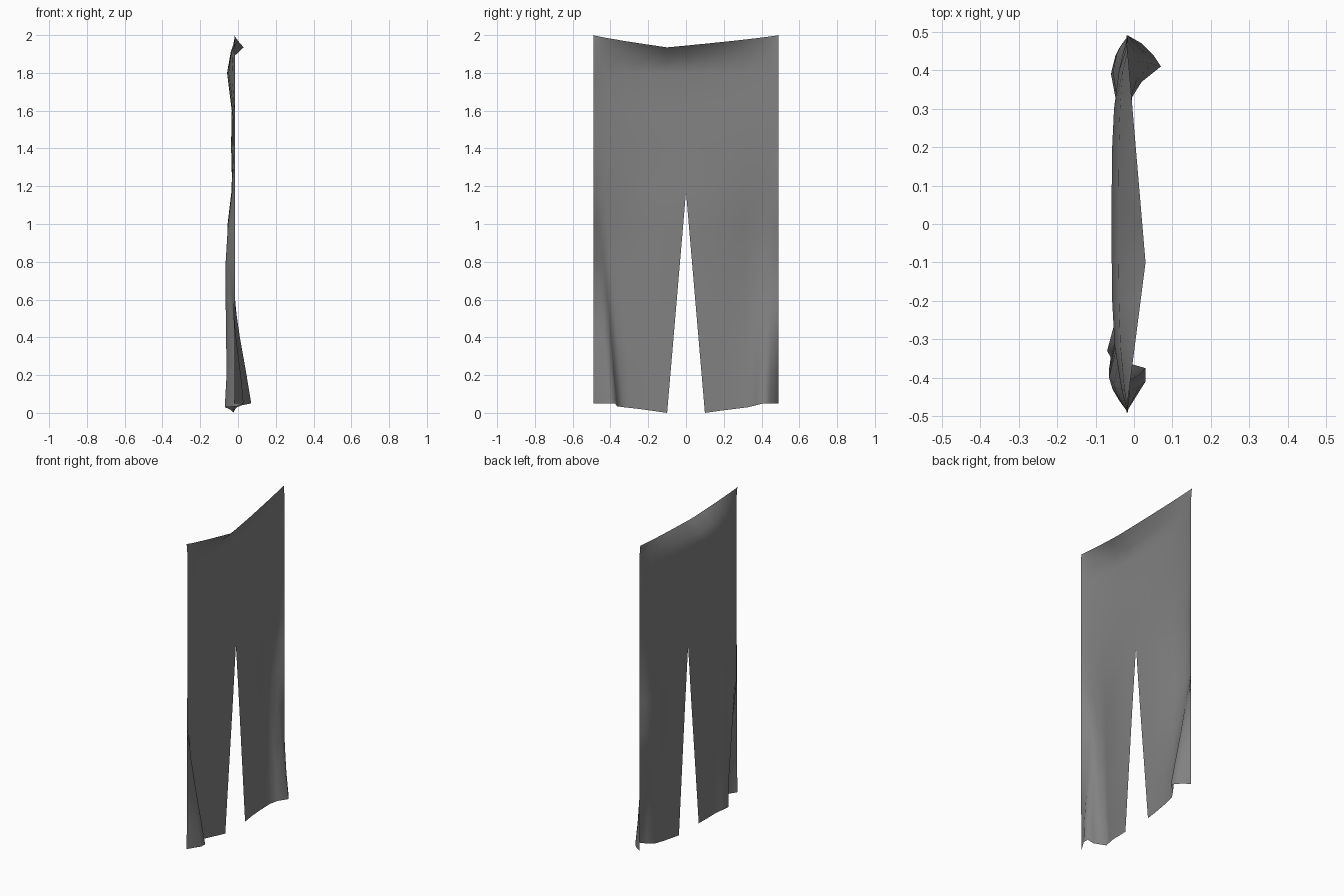
import bpy, bmesh
from math import sin, pi

cube = bpy.data.objects.get("Cube")
if cube:
    bpy.data.objects.remove(cube, do_unlink=True)

# One plain cloth colour
cloth = bpy.data.materials.new("grey cloth")
cloth.use_nodes = True
grey = (0.22, 0.22, 0.22, 1)
cloth.diffuse_color = grey
cloth.node_tree.nodes["Principled BSDF"].inputs["Base Color"].default_value = grey

SLIT, HALF, EDGE = 1.17, 0.49, -0.015

# Hem folds: y at the hem, y above the slit, x, z
front_hem = [(-.1, 0, -.02, 0), (-.17, -.1, -.033, .01), (-.24, -.2, -.045, .02),
             (-.285, -.32, -.058, .025), (-.33, -.43, -.07, .03),
             (-.365, -.46, -.005, .035), (-.375, -.47, .03, .05),
             (-.41, -.48, .03, .05), (-HALF, -HALF, -.02, .05)]
back_hem = [(.1, 0, -.02, 0), (.17, .1, -.02, .01), (.25, .2, -.015, .02),
            (.33, .3, -.005, .03), (.37, .4, .02, .04), (.41, .45, .07, .05),
            (.44, .465, .05, .05), (.47, .48, .02, .05), (HALF, HALF, -.015, .05)]

# Sag of the sheet: height, greatest depth
sag = [(0, 0), (.2, .02), (.4, .045), (.6, .05), (.8, .05), (1, .04), (SLIT, .02),
       (1.4, .022), (1.6, .018), (1.8, .043), (1.87, .025), (2, 0)]


def top_edge(y):
    """Dipped waistline that folds outwards, returned as dip, x and z."""
    t = max(0, 1 - abs(y + .1) / (.39 if y < -.1 else .59))
    return t, EDGE - .005 + .05 * t, 2 - .065 * t ** .85


def sheet_point(column, row):
    hem_y, top_y, hem_x, hem_z = column
    height, depth = sag[row]
    rise = min(height / SLIT, 1)
    y = hem_y + (top_y - hem_y) * rise
    # Legs sag near their outer edges, the upper sheet across its width
    inner = .1 * (1 - rise)
    across = (abs(y) - inner) / (HALF - inner)
    sagging = sin(pi * across ** 3) if height <= SLIT else 1 - across ** 4
    x = EDGE - depth * sagging
    z = height
    dip, rim_x, rim_z = top_edge(y)
    if row == 0:
        z = hem_z
    elif row == len(sag) - 2:
        z += .07 * (1 - dip)
    elif row == len(sag) - 1:
        x, z = rim_x, rim_z
    fold = max(0, 1 - height / .85)
    return x + (hem_x - x) * fold, y, z


# Hanging sheet: two legs joined above the slit
bm = bmesh.new()
for hem in (front_hem, back_hem):
    grid = [[bm.verts.new(sheet_point(c, r)) for c in hem] for r in range(len(sag))]
    for low, high in zip(grid, grid[1:]):
        for i in range(len(hem) - 1):
            quad = (low[i], low[i + 1], high[i + 1], high[i])
            bm.faces.new(quad if hem is back_hem else quad[::-1])
bmesh.ops.remove_doubles(bm, verts=bm.verts, dist=.0005)
for face in bm.faces:
    face.smooth = True

mesh = bpy.data.meshes.new("split_cloth")
bm.to_mesh(mesh)
bm.free()
mesh.materials.append(cloth)
sheet = bpy.data.objects.new("split_cloth", mesh)
bpy.context.collection.objects.link(sheet)
